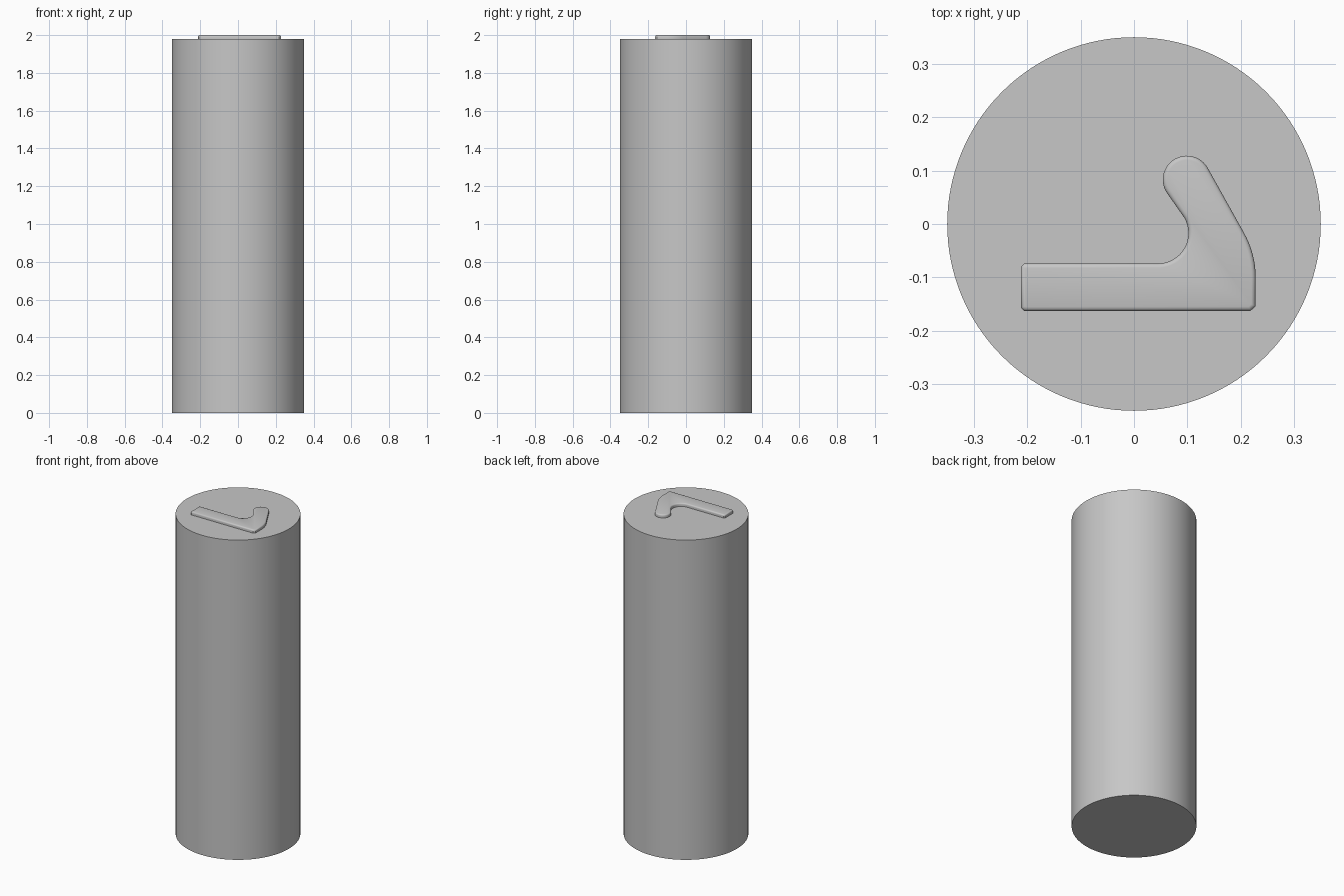
import bpy, bmesh, math

if "Cube" in bpy.data.objects:
    bpy.data.objects.remove(bpy.data.objects["Cube"])

grey = bpy.data.materials.new("plain_grey")
grey.diffuse_color = (0.57, 0.57, 0.57, 1)
grey.use_nodes = True
grey.node_tree.nodes["Principled BSDF"].inputs["Base Color"].default_value = grey.diffuse_color

RADIUS, BODY_TOP, TOP = 0.35, 1.98, 2.0


def arc(cx, cy, r, start, end, n):
    """Points on an arc, angles in degrees."""
    angles = [math.radians(start + (end - start) * i / n) for i in range(n + 1)]
    return [(cx + r * math.cos(a), cy + r * math.sin(a)) for a in angles]


def finish(obj):
    obj.data.materials.append(grey)
    bpy.ops.object.select_all(action='DESELECT')
    obj.select_set(True)
    bpy.context.view_layer.objects.active = obj
    bpy.ops.object.shade_smooth_by_angle(angle=math.radians(35))


# Round body
bpy.ops.mesh.primitive_cylinder_add(vertices=128, radius=RADIUS, depth=BODY_TOP,
                                    location=(0, 0, BODY_TOP / 2))
body = bpy.context.object
body.name = "cylinder_body"
finish(body)

# Raised hook outline, counter-clockwise from the front left corner
outline = [(-0.212, -0.157), (-0.206, -0.163), (0.218, -0.163), (0.228, -0.154)]
outline += arc(0.058, -0.100, 0.170, 0, 30, 8)        # outer bend
outline += arc(0.099, 0.083, 0.045, 30, 210, 20)      # rounded tip
outline += arc(0.045, -0.017, 0.057, 30, -90, 16)     # inner bend
outline += [(-0.206, -0.074), (-0.212, -0.080)]

bm = bmesh.new()
base = bm.faces.new([bm.verts.new((x, y, BODY_TOP)) for x, y in outline])
lifted = bmesh.ops.extrude_face_region(bm, geom=[base], use_keep_orig=True)
top_verts = [v for v in lifted["geom"] if isinstance(v, bmesh.types.BMVert)]
bmesh.ops.translate(bm, verts=top_verts, vec=(0, 0, TOP - BODY_TOP))
bmesh.ops.recalc_face_normals(bm, faces=bm.faces)

# Softened upper rim
rim = [e for e in bm.edges if all(v.co.z > TOP - 0.001 for v in e.verts)]
bmesh.ops.bevel(bm, geom=rim, offset=0.008, segments=3, profile=0.5,
                affect='EDGES', clamp_overlap=True)
mesh = bpy.data.meshes.new("raised_hook")
bm.to_mesh(mesh)
bm.free()
hook = bpy.data.objects.new("raised_hook", mesh)
bpy.context.collection.objects.link(hook)
finish(hook)
